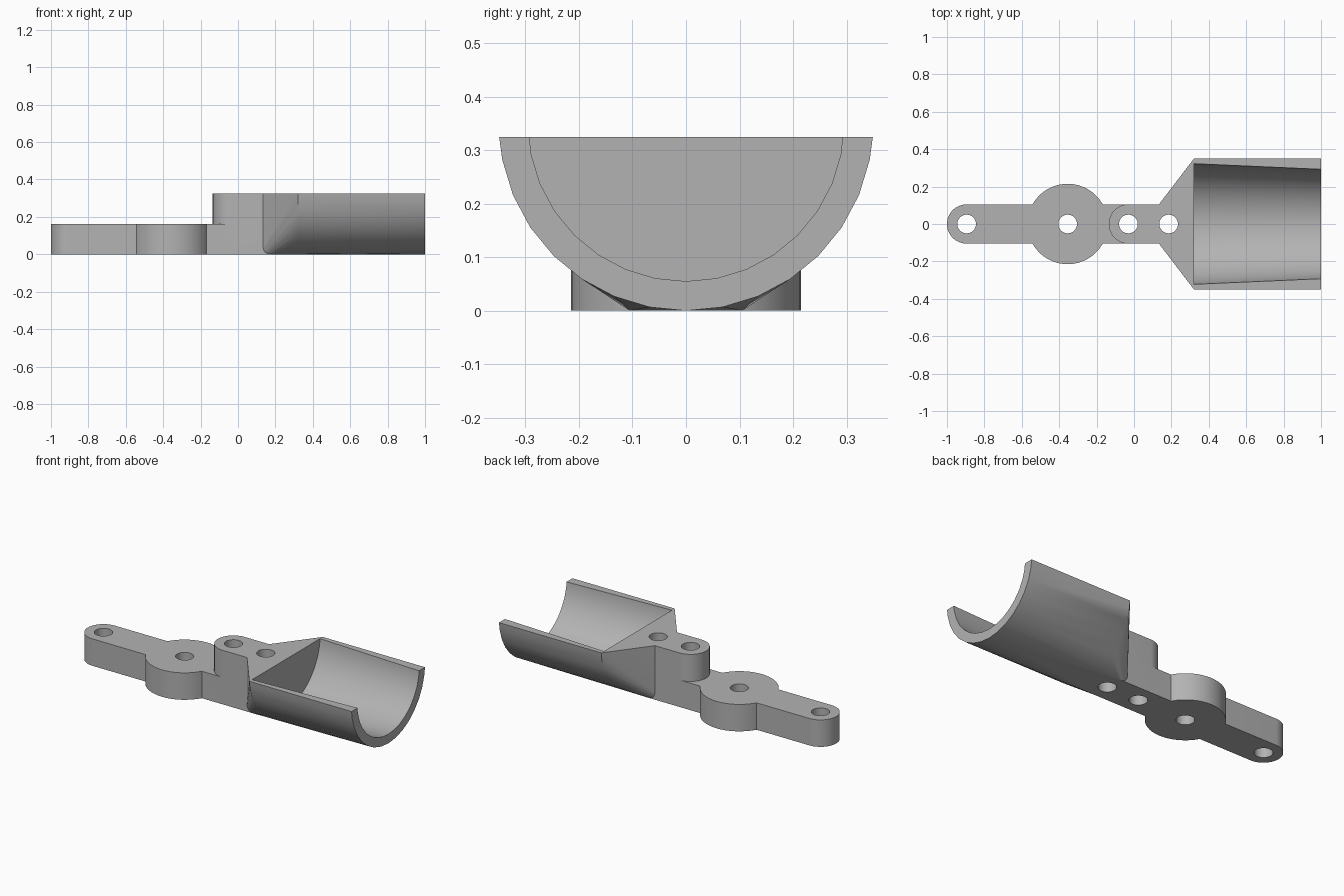
import bpy, bmesh, math
from mathutils import Matrix

cube = bpy.data.objects.get("Cube")
if cube:
    bpy.data.objects.remove(cube, do_unlink=True)

ARM_R, ARM_H, TOP = 0.105, 0.162, 0.325
TUBE_R, TUBE_X = 0.35, 0.32
END_X, DISC_X, STEP_X, NECK_X = -0.895, -0.355, -0.03, 0.185

grey = bpy.data.materials.new("plain grey")
grey.use_nodes = True
colour = (0.45, 0.45, 0.45, 1)
grey.diffuse_color = colour
grey.node_tree.nodes["Principled BSDF"].inputs["Base Color"].default_value = colour


def make_object(name, bm):
    bmesh.ops.recalc_face_normals(bm, faces=bm.faces)
    mesh = bpy.data.meshes.new(name)
    bm.to_mesh(mesh)
    bm.free()
    mesh.materials.append(grey)
    obj = bpy.data.objects.new(name, mesh)
    bpy.context.collection.objects.link(obj)
    return obj


def ring(x, radius, height):
    """Points of an upright disc, bottom and top."""
    angles = [math.tau * i / 48 for i in range(48)]
    return [(x + radius * math.cos(a), radius * math.sin(a), z)
            for a in angles for z in (0, height)]


def hull(name, points):
    bm = bmesh.new()
    for p in points:
        bm.verts.new(p)
    res = bmesh.ops.convex_hull(bm, input=bm.verts)
    loose = {v for v in res["geom_interior"] + res["geom_unused"]
             if isinstance(v, bmesh.types.BMVert)}
    bmesh.ops.delete(bm, geom=list(loose), context="VERTS")
    bmesh.ops.dissolve_limit(bm, angle_limit=0.001, verts=bm.verts, edges=bm.edges)
    return make_object(name, bm)


def cone(name, r1, r2, depth, matrix):
    bm = bmesh.new()
    bmesh.ops.create_cone(bm, cap_ends=True, segments=32, radius1=r1,
                          radius2=r2, depth=depth, matrix=matrix)
    return make_object(name, bm)


def combine(target, tool, operation):
    mod = target.modifiers.new(operation, "BOOLEAN")
    mod.operation = operation
    mod.solver = "EXACT"
    mod.object = tool
    bpy.context.view_layer.objects.active = target
    bpy.ops.object.modifier_apply(modifier=mod.name)
    bpy.data.objects.remove(tool, do_unlink=True)


# Trough outline: lower part of a 32-sided circle, cut level with the top
profile = []
for i in range(-7, 8):
    a = math.tau * i / 32
    profile.append((TUBE_R * math.sin(a), TUBE_R - TUBE_R * math.cos(a)))
rim = math.sqrt(TUBE_R ** 2 - (TUBE_R - TOP) ** 2)
profile += [(-rim, TOP), (rim, TOP)]

# Trough blending into the round neck, then the flat arm parts
body = hull("trough_bracket", ring(NECK_X, ARM_R, TOP)
            + [(x, y, z) for x in (TUBE_X, 1) for y, z in profile])
parts = [
    hull("raised_block", ring(STEP_X, ARM_R, TOP) + ring(NECK_X, ARM_R, TOP)),
    hull("flat_arm", ring(END_X, ARM_R, ARM_H) + ring(STEP_X, ARM_R, ARM_H)),
    hull("round_boss", ring(DISC_X, 0.215, ARM_H)),
]
for part in parts:
    combine(body, part, "UNION")

# Tapered hollow of the trough
length = 0.8
taper = (0.325 - 0.295) / (1 - TUBE_X)
hollow = cone("hollow_cutter", 0.325, 0.325 - taper * length, length,
              Matrix.Translation((TUBE_X + length / 2, 0, TUBE_R))
              @ Matrix.Rotation(math.pi / 2, 4, "Y"))
combine(body, hollow, "DIFFERENCE")

# Bolt holes
for x in (END_X, DISC_X, STEP_X, NECK_X):
    combine(body, cone("hole_cutter", 0.05, 0.05, 1, Matrix.Translation((x, 0, 0.2))),
            "DIFFERENCE")

bpy.ops.object.select_all(action="DESELECT")
body.select_set(True)
bpy.context.view_layer.objects.active = body
bpy.ops.object.shade_smooth_by_angle(angle=math.radians(30))
